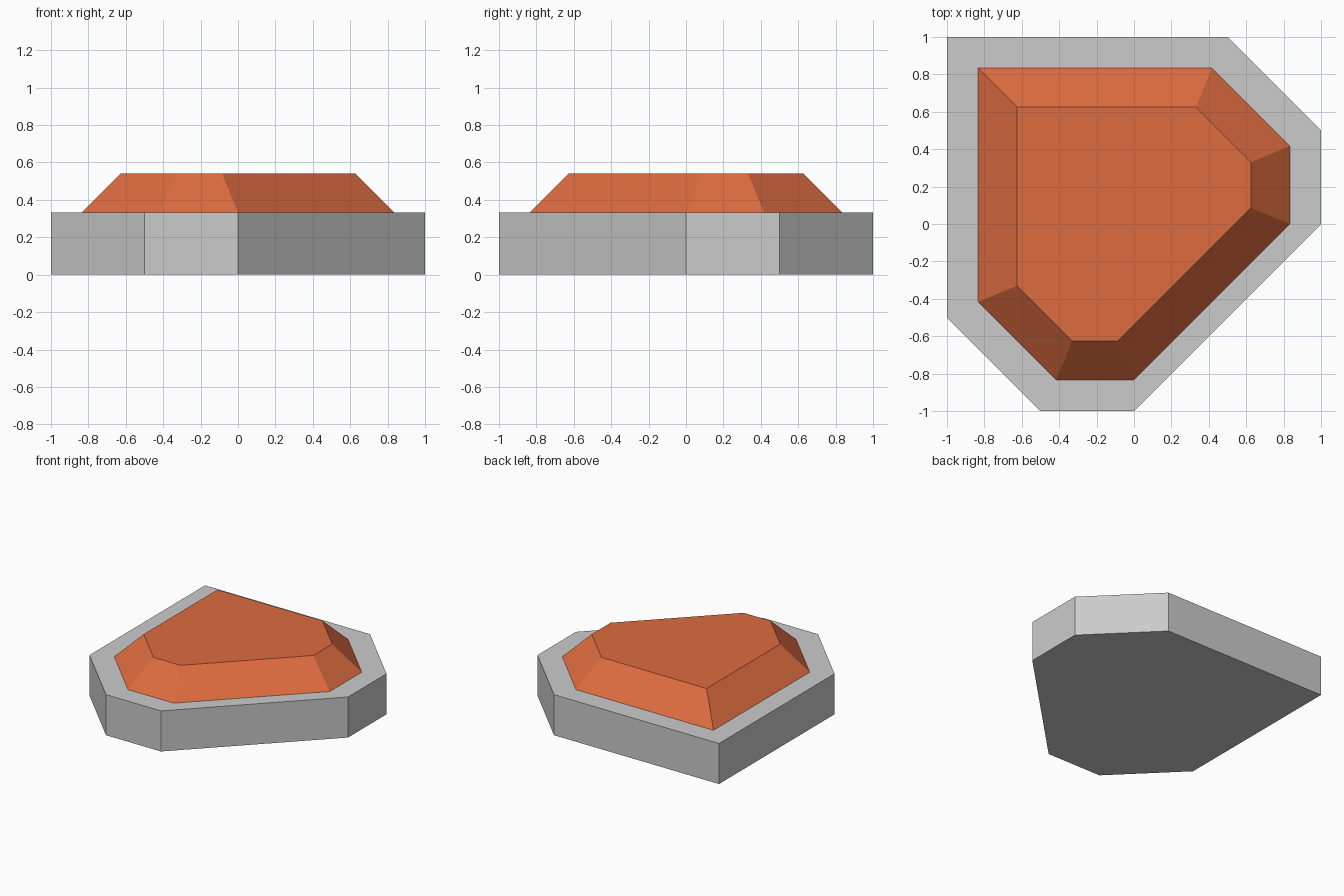
import bpy
import bmesh

if "Cube" in bpy.data.objects:
    bpy.data.objects.remove(bpy.data.objects["Cube"])

# Clipped-corner footprint, counter-clockwise
OUTLINE = [(-1, 1), (-1, -0.5), (-0.5, -1), (0, -1), (1, 0), (1, 0.5), (0.5, 1)]
BASE_TOP = 1 / 3
ROOF_SCALE = 5 / 6
ROOF_RISE = 0.208


def build_slab(name, scale, z, height, slope=0.0):
    """Raise the scaled outline; slope is the even inset of the top edge."""
    bm = bmesh.new()
    floor = bm.faces.new([bm.verts.new((x * scale, y * scale, z)) for x, y in OUTLINE])
    floor.normal_update()
    top = bmesh.ops.extrude_face_region(bm, geom=[floor], use_keep_orig=True)["geom"]
    verts = [g for g in top if isinstance(g, bmesh.types.BMVert)]
    cap = next(g for g in top if isinstance(g, bmesh.types.BMFace))
    # Move each top corner inward along its mitre
    loops = list(cap.loops)
    moves = {}
    for loop in loops:
        a = (loop.vert.co - loop.link_loop_prev.vert.co).normalized()
        b = (loop.link_loop_next.vert.co - loop.vert.co).normalized()
        mitre = (b - a) / a.cross(b).length
        moves[loop.vert] = mitre * slope
    for v in verts:
        v.co += moves[v]
        v.co.z += height
    bmesh.ops.recalc_face_normals(bm, faces=bm.faces)
    mesh = bpy.data.meshes.new(name)
    bm.to_mesh(mesh)
    bm.free()
    obj = bpy.data.objects.new(name, mesh)
    bpy.context.collection.objects.link(obj)
    return obj


# Grey base slab
build_slab("base", 1.0, 0.0, BASE_TOP)

# Terracotta cap with 45 degree sloped sides
roof = build_slab("sloped_cap", ROOF_SCALE, BASE_TOP, ROOF_RISE, slope=ROOF_RISE)
terracotta = bpy.data.materials.new("terracotta")
terracotta.diffuse_color = (0.73, 0.15, 0.05, 1)
terracotta.use_nodes = True
terracotta.node_tree.nodes["Principled BSDF"].inputs["Base Color"].default_value = terracotta.diffuse_color
roof.data.materials.append(terracotta)
